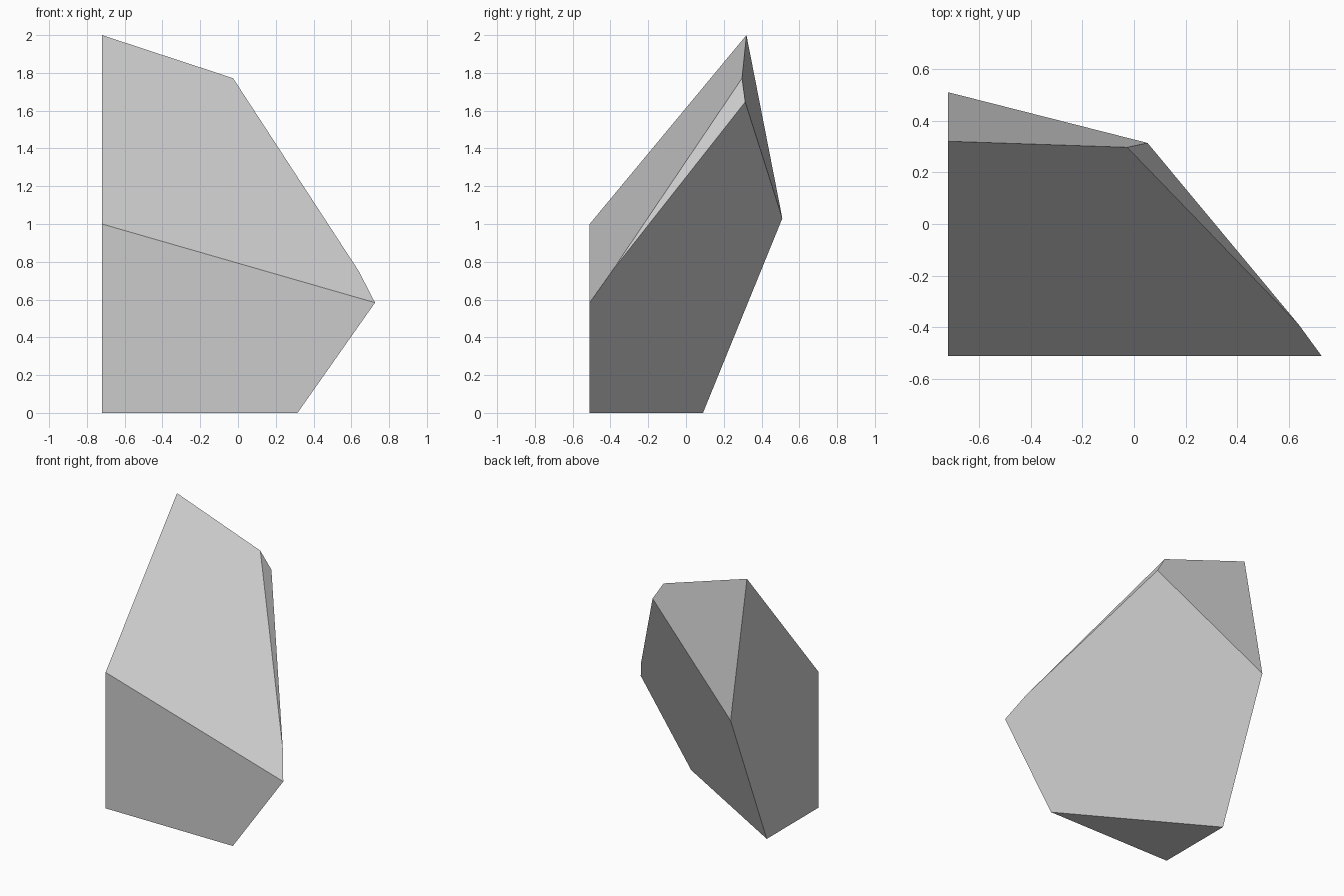
import bpy, bmesh
from mathutils import Vector, Matrix

if "Cube" in bpy.data.objects:
    bpy.data.objects.remove(bpy.data.objects["Cube"])

INSIDE = Vector((-0.3, -0.1, 0.7))


def cut(bm, a, b, c):
    """Slice flat along the plane through three points and cap the opening."""
    a, b, c = Vector(a), Vector(b), Vector(c)
    n = (b - a).cross(c - a).normalized()
    if n.dot(INSIDE - a) > 0:
        n.negate()
    geom = bm.verts[:] + bm.edges[:] + bm.faces[:]
    bmesh.ops.bisect_plane(bm, geom=geom, plane_co=a, plane_no=n,
                           dist=1e-5, clear_outer=True)
    rim = [e for e in bm.edges if e.is_boundary]
    bmesh.ops.contextual_create(bm, geom=rim)


# Raw block: left, front and base faces are already final
bm = bmesh.new()
bmesh.ops.create_cube(bm, size=1, matrix=Matrix.Translation((0.28, 0.24, 1.25))
                      @ Matrix.Diagonal((2.0, 1.5, 2.5, 1)))

# Corner points shared by the facets
peak, shoulder, notch = (-0.72, 0.32, 2), (-0.025, 0.297, 1.77), (0.05, 0.313, 1.65)
left_back, right_tip, chip_tip = (-0.72, 0.51, 1.03), (0.72, -0.51, 0.585), (0.62, -0.37, 0.78)
front_left = (-0.72, -0.51, 1)

cut(bm, front_left, right_tip, peak)                  # sloping top
cut(bm, (0.315, -0.51, 0), (-0.72, 0.09, 0), left_back)  # large undercut side
cut(bm, peak, left_back, notch)                       # back facet
cut(bm, shoulder, notch, chip_tip)                    # narrow edge chip

bmesh.ops.recalc_face_normals(bm, faces=bm.faces[:])
mesh = bpy.data.meshes.new("rock_shard")
bm.to_mesh(mesh)
bm.free()
rock = bpy.data.objects.new("rock_shard", mesh)
bpy.context.collection.objects.link(rock)
